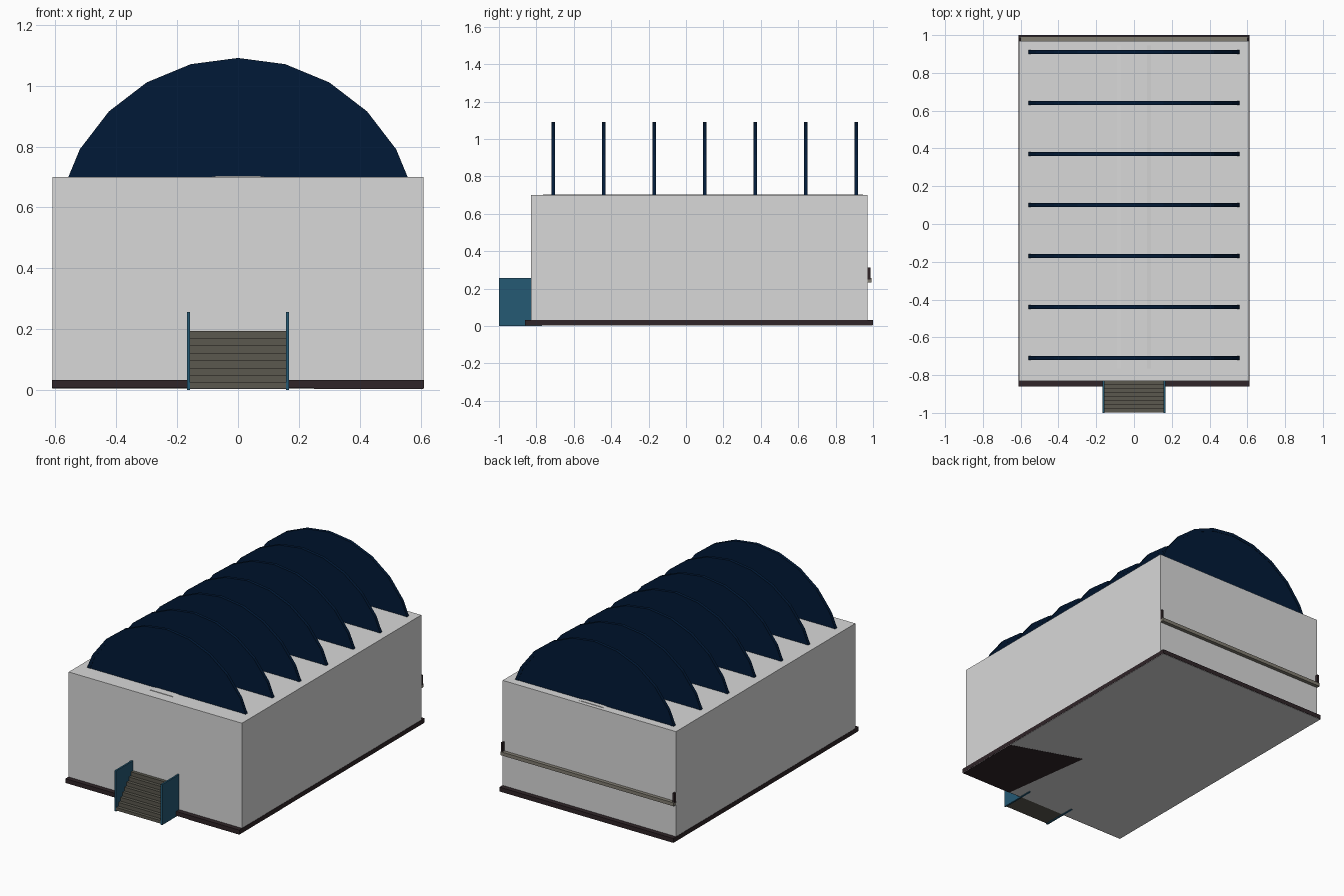
import bpy, bmesh, math

old = bpy.data.objects.get("Cube")
if old:
    bpy.data.objects.remove(old, do_unlink=True)


def material(name, rgb):
    m = bpy.data.materials.new(name)
    m.use_nodes = True
    m.diffuse_color = (*rgb, 1)
    m.node_tree.nodes["Principled BSDF"].inputs["Base Color"].default_value = (*rgb, 1)
    return m


wall_grey = material("wall grey", (0.69, 0.69, 0.69))
navy = material("navy", (0.0003, 0.01, 0.038))
teal = material("teal", (0.018, 0.1, 0.175))
dark_brown = material("dark brown", (0.029, 0.018, 0.021))
step_stone = material("step stone", (0.104, 0.099, 0.078))
ledge_stone = material("ledge stone", (0.22, 0.205, 0.168))


def prism(name, outline, axis, lo, hi, mat):
    """Extrude a 2D outline along x, y or z between lo and hi."""
    index = "xyz".index(axis)

    def place(p):
        co = list(p)
        co.insert(index, lo)
        return co
    bm = bmesh.new()
    face = bm.faces.new([bm.verts.new(place(p)) for p in outline])
    out = bmesh.ops.extrude_face_region(bm, geom=[face])
    for v in out["geom"]:
        if isinstance(v, bmesh.types.BMVert):
            v.co[index] = hi
    bmesh.ops.recalc_face_normals(bm, faces=bm.faces)
    me = bpy.data.meshes.new(name)
    bm.to_mesh(me)
    bm.free()
    me.materials.append(mat)
    ob = bpy.data.objects.new(name, me)
    bpy.context.collection.objects.link(ob)
    return ob


def box(name, x, y, z, mat):
    outline = [(x[0], z[0]), (x[1], z[0]), (x[1], z[1]), (x[0], z[1])]
    return prism(name, outline, "y", y[0], y[1], mat)


# Main hall on its plinth, with a pale floor slab underneath
box("hall", (-0.609, 0.609), (-0.83, 0.97), (0.01, 0.70), wall_grey)
box("plinth", (-0.611, 0.611), (-0.86, 1.0), (0.006, 0.033), dark_brown)
box("floor_slab", (-0.61, 0.61), (-0.855, 0.998), (0.004, 0.008), wall_grey)

# Dark patch on the underside at the front left corner
patch = [(0.61, -0.858), (0.61, -0.42), (0.17, -0.27), (0.25, -0.858)]
prism("underside_patch", patch, "z", 0.003, 0.007, dark_brown)

# Roof ribs: thin upright disc segments with a slightly thicker rim
RADIUS, CENTRE_Z = 0.6, 0.491


def arc(radius):
    angles = [math.radians(15 * i) for i in range(-5, 6)]
    return [(radius * math.sin(a), CENTRE_Z + radius * math.cos(a)) for a in angles]


for i in range(7):
    y = -0.71 + 0.27 * i
    prism(f"roof_rib_{i + 1}", arc(RADIUS - 0.005), "y", y - 0.008, y + 0.008, navy)
    rim = arc(RADIUS) + arc(RADIUS - 0.02)[::-1]
    prism(f"rib_rim_{i + 1}", rim, "y", y - 0.01, y + 0.01, navy)

# Low vault crown just breaking through the roof
crown = [(-0.09, 0.69), (0.09, 0.69), (0.09, 0.7), (0.07, 0.703), (-0.07, 0.703), (-0.09, 0.7)]
prism("roof_crown", crown, "y", -0.765, 0.945, wall_grey)

# Front stairs
STEPS, FOOT, TOP = 8, -0.998, 0.194
run, rise = (-0.83 - FOOT) / STEPS, TOP / STEPS
profile = [(FOOT, 0.005)]
for i in range(STEPS):
    profile.append((FOOT + run * i, rise * (i + 1)))
    profile.append((FOOT + run * (i + 1), rise * (i + 1)))
profile += [(-0.82, TOP), (-0.82, 0.005)]
prism("front_stairs", profile, "x", -0.157, 0.157, step_stone)

# Side panels of the stairs, and posts at the ends of the back ledge
for side, s in (("left", 1), ("right", -1)):
    box(f"stair_panel_{side}", sorted((s * 0.157, s * 0.168)), (-1.0, -0.77),
        (0.0, 0.257), teal)
    box(f"ledge_post_{side}", sorted((s * 0.597, s * 0.609)), (0.965, 0.987),
        (0.25, 0.313), dark_brown)

# Ledge across the back wall
box("back_ledge", (-0.609, 0.609), (0.965, 0.993), (0.234, 0.256), ledge_stone)
